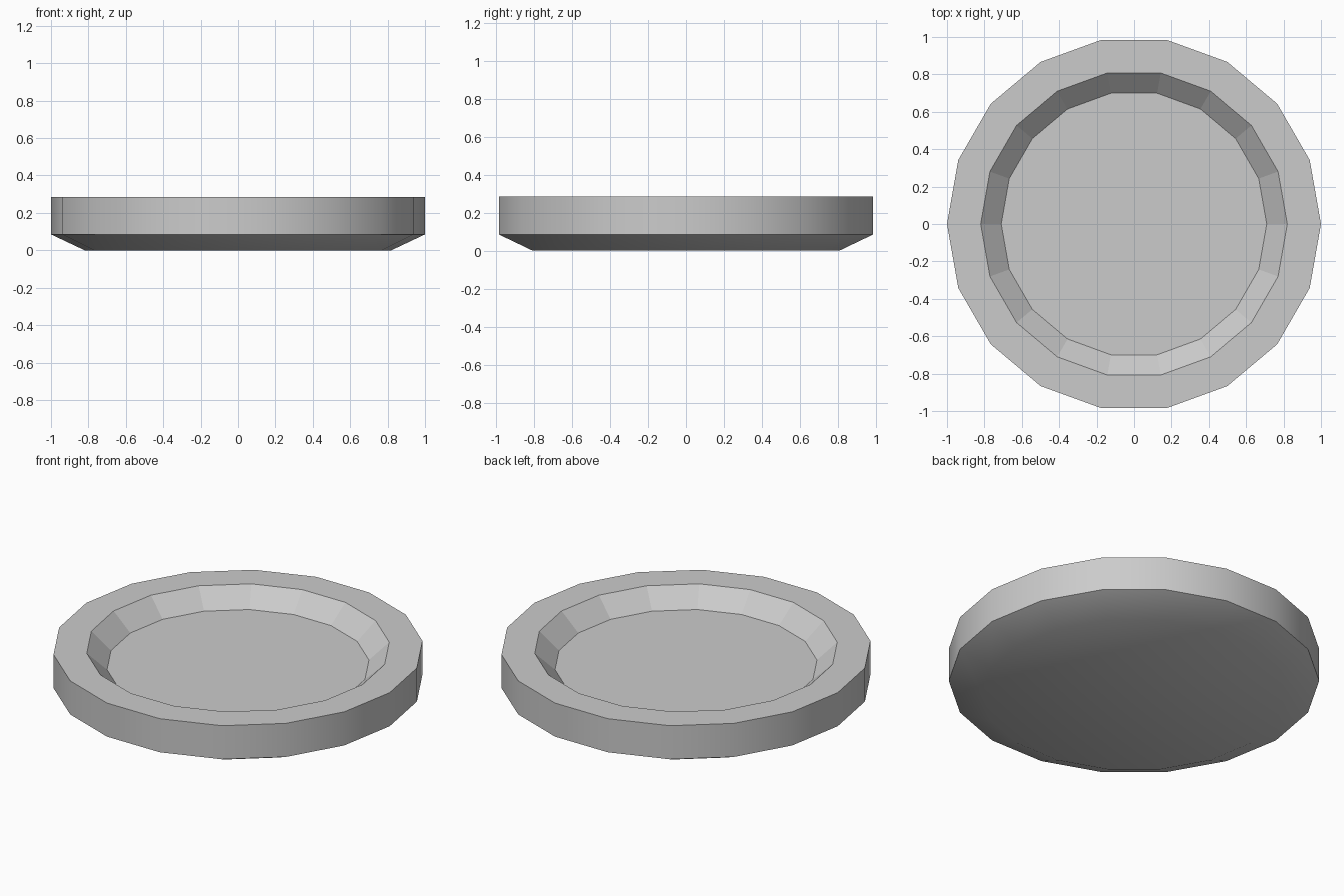
import bpy, bmesh, math
from mathutils import Vector

if "Cube" in bpy.data.objects:
    bpy.data.objects.remove(bpy.data.objects["Cube"])

SIDES = 18

# Dish profile (radius, z): underside, outer wall, flat rim, sloped inner wall, floor
profile = [(0.82, 0.0), (1.0, 0.085), (1.0, 0.285), (0.82, 0.285), (0.71, 0.183)]

bm = bmesh.new()
rings = []
for r, z in profile:
    rings.append([bm.verts.new((r * math.cos(2 * math.pi * i / SIDES),
                                r * math.sin(2 * math.pi * i / SIDES), z))
                  for i in range(SIDES)])

# Bands between neighbouring rings
inner_faces = []
for k in range(len(rings) - 1):
    a, b = rings[k], rings[k + 1]
    for i in range(SIDES):
        j = (i + 1) % SIDES
        f = bm.faces.new((a[i], a[j], b[j], b[i]))
        if k == 3:
            inner_faces.append(f)

# Underside and recessed floor
bm.faces.new(list(reversed(rings[0])))
inner_faces.append(bm.faces.new(rings[-1]))
bm.normal_update()
bm.faces.index_update()
flat_ids = [f.index for f in inner_faces]

mesh = bpy.data.meshes.new("round_dish")
bm.to_mesh(mesh)
bm.free()
dish = bpy.data.objects.new("round_dish", mesh)
bpy.context.collection.objects.link(dish)

# Smooth outside with sharp rims, faceted inner slope
bpy.context.view_layer.objects.active = dish
dish.select_set(True)
bpy.ops.object.shade_smooth_by_angle(angle=math.radians(30))
for i in flat_ids:
    mesh.polygons[i].use_smooth = False
